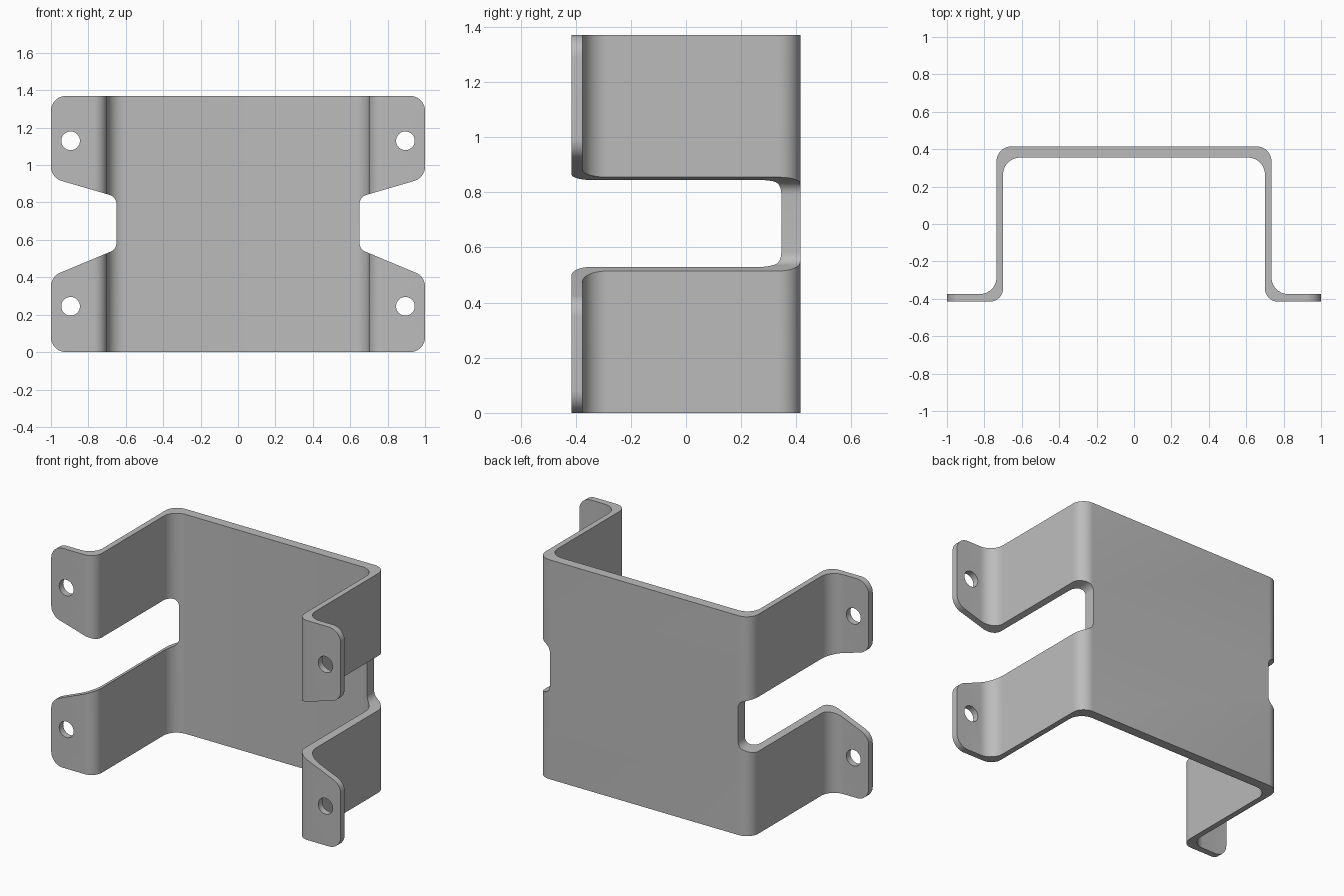
import bpy, bmesh, math
from mathutils import Vector, Matrix

cube = bpy.data.objects.get("Cube")
if cube:
    bpy.data.objects.remove(cube, do_unlink=True)

HEIGHT = 1.37

steel = bpy.data.materials.new("plain grey steel")
steel.use_nodes = True
grey = (0.5, 0.5, 0.5, 1)
steel.diffuse_color = grey
steel.node_tree.nodes["Principled BSDF"].inputs["Base Color"].default_value = grey


def rounded(corners, steps=10):
    """Replace each (x, y, radius) corner with an arc."""
    points = []
    for i, (x, y, r) in enumerate(corners):
        p = Vector((x, y))
        if r == 0:
            points.append(p)
            continue
        a = (Vector(corners[i - 1][:2]) - p).normalized()
        b = (Vector(corners[(i + 1) % len(corners)][:2]) - p).normalized()
        half = a.angle(b) / 2
        centre = p + (a + b).normalized() * (r / math.sin(half))
        start = p + a * (r / math.tan(half)) - centre
        end = p + b * (r / math.tan(half)) - centre
        turn = start.angle_signed(end)
        for k in range(steps + 1):
            points.append(centre + Matrix.Rotation(-turn * k / steps, 2) @ start)
    return points


def mirrored(half):
    return half + [(-x, y, r) for x, y, r in reversed(half)]


def prism(name, points, low, high, along_y=False):
    """Extrude a flat outline along z, or along y."""
    bm = bmesh.new()
    place = (lambda p, d: (p.x, d, p.y)) if along_y else (lambda p, d: (p.x, p.y, d))
    face = bm.faces.new([bm.verts.new(place(p, low)) for p in points])
    grown = bmesh.ops.extrude_face_region(bm, geom=[face])["geom"]
    move = Vector((0, high - low, 0)) if along_y else Vector((0, 0, high - low))
    bmesh.ops.translate(bm, vec=move, verts=[v for v in grown if isinstance(v, bmesh.types.BMVert)])
    bmesh.ops.recalc_face_normals(bm, faces=bm.faces)
    mesh = bpy.data.meshes.new(name)
    bm.to_mesh(mesh)
    bm.free()
    mesh.materials.append(steel)
    obj = bpy.data.objects.new(name, mesh)
    bpy.context.collection.objects.link(obj)
    return obj


def cut(target, tool, operation):
    tool.hide_render = True
    bpy.context.view_layer.objects.active = target
    mod = target.modifiers.new("cut", "BOOLEAN")
    mod.operation, mod.solver, mod.object = operation, "EXACT", tool
    bpy.ops.object.modifier_apply(modifier=mod.name)
    bpy.data.objects.remove(tool, do_unlink=True)


# Bent channel with flanges: inner surface, then outer surface, on the +x side
inner = [(0.70, 0.355, 0.09), (0.70, -0.415, 0.07), (1.1, -0.415, 0)]
outer = [(1.1, -0.375, 0), (0.735, -0.375, 0.09), (0.735, 0.415, 0.08)]
section = inner + outer
section += [(-x, y, r) for x, y, r in reversed(section)]
bracket = prism("bracket", rounded(section), -0.1, HEIGHT + 0.1)

# Front outline: rounded flange corners and the side notches
outline = mirrored([
    (1, 0, 0.08), (1, 0.404, 0.08), (0.65, 0.55, 0.05),
    (0.65, 0.83, 0.05), (1, 0.932, 0.08), (1, HEIGHT, 0.08),
])
cut(bracket, prism("outline_cutter", rounded(outline), -1, 1, True), "INTERSECT")

# Bolt holes in the flanges
for x in (-0.895, 0.895):
    for z in (0.245, 1.13):
        circle = [Vector((x + 0.05 * math.cos(math.tau * k / 32),
                          z + 0.05 * math.sin(math.tau * k / 32))) for k in range(32)]
        cut(bracket, prism("hole_cutter", circle, -0.6, -0.2, True), "DIFFERENCE")

bpy.ops.object.select_all(action="DESELECT")
bracket.select_set(True)
bpy.context.view_layer.objects.active = bracket
bpy.ops.object.shade_smooth_by_angle(angle=math.radians(30))
